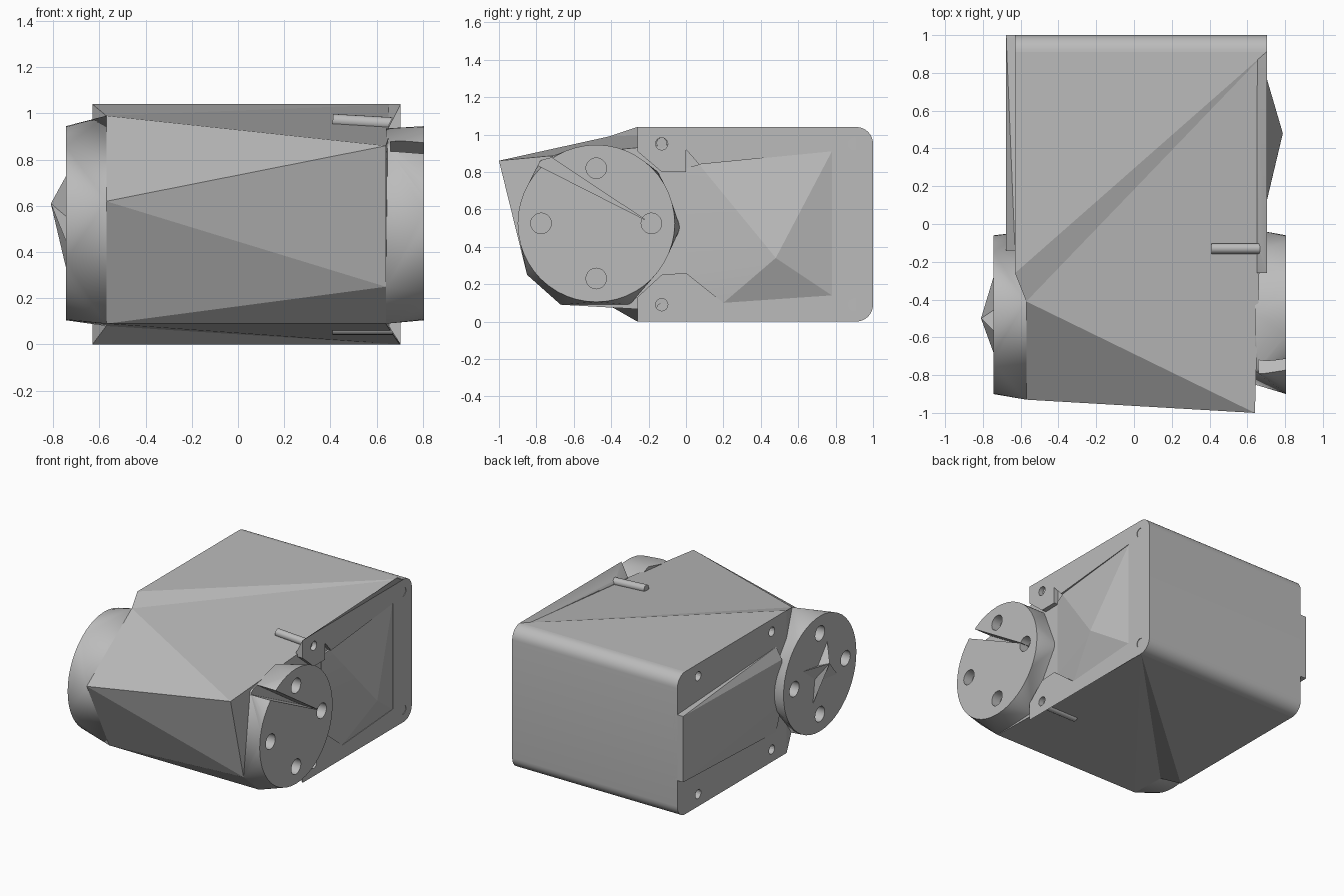
import bpy, bmesh, math
from mathutils import Vector

cube = bpy.data.objects.get("Cube")
if cube:
    bpy.data.objects.remove(cube, do_unlink=True)

grey = bpy.data.materials.new("plain grey")
grey.use_nodes = True
grey.diffuse_color = (0.5, 0.5, 0.5, 1)
grey.node_tree.nodes["Principled BSDF"].inputs["Base Color"].default_value = (0.5, 0.5, 0.5, 1)

HUB_Y, HUB_Z, HUB_R = -0.48, 0.525, 0.42


def activate(ob):
    bpy.ops.object.select_all(action="DESELECT")
    ob.select_set(True)
    bpy.context.view_layer.objects.active = ob


def smooth(ob, angle):
    activate(ob)
    bpy.ops.object.shade_smooth_by_angle(angle=math.radians(angle))


def finish(name, bm):
    bmesh.ops.recalc_face_normals(bm, faces=bm.faces)
    mesh = bpy.data.meshes.new(name)
    bm.to_mesh(mesh)
    bm.free()
    ob = bpy.data.objects.new(name, mesh)
    bpy.context.collection.objects.link(ob)
    mesh.materials.append(grey)
    return ob


def hull(name, points):
    bm = bmesh.new()
    for p in points:
        bm.verts.new(p)
    res = bmesh.ops.convex_hull(bm, input=bm.verts)
    loose = {v for v in res["geom_interior"] + res["geom_unused"]
             if isinstance(v, bmesh.types.BMVert) and v.is_valid}
    bmesh.ops.delete(bm, geom=list(loose), context="VERTS")
    bmesh.ops.dissolve_limit(bm, angle_limit=0.002, verts=bm.verts, edges=bm.edges)
    return finish(name, bm)


def prism(name, outline, x0, x1):
    """Extrude a (y, z) outline along x."""
    bm = bmesh.new()
    face = bm.faces.new([bm.verts.new((x0, y, z)) for y, z in outline])
    ext = bmesh.ops.extrude_face_region(bm, geom=[face])
    moved = [v for v in ext["geom"] if isinstance(v, bmesh.types.BMVert)]
    bmesh.ops.translate(bm, vec=(x1 - x0, 0, 0), verts=moved)
    return finish(name, bm)


def ring(y, z, r, n):
    return [(y + r * math.cos(2 * math.pi * i / n), z + r * math.sin(2 * math.pi * i / n))
            for i in range(n)]


def cut(target, outline, x0, x1):
    """Cut a prism out of a part and discard the cutter."""
    cutter = prism("cutter", outline, x0, x1)
    mod = target.modifiers.new("cut", "BOOLEAN")
    mod.operation = "DIFFERENCE"
    mod.solver = "EXACT"
    mod.object = cutter
    activate(target)
    bpy.ops.object.modifier_apply(modifier=mod.name)
    bpy.data.objects.remove(cutter, do_unlink=True)


# rounded rear corners, shared by housing and side plate
R = 0.09
lower = [(1 - R + R * math.sin(a), R - R * math.cos(a))
         for a in [math.pi / 2 * i / 8 for i in range(9)]]
rear = lower + [(y, 1.04 - z) for y, z in reversed(lower)]

# rear housing, cut off diagonally at the front, with smooth rear corners
shoulder = [(-0.57, -0.41, 0.99), (-0.57, -0.40, 0.08)]
housing = hull("housing", shoulder + [(x, y, z) for x in (-0.63, 0.70) for y, z in rear]
               + [(-0.63, -0.26, z) for z in (0, 1.04)])
for y in (-0.09, 0.76):
    for z in (0.09, 0.95):
        cut(housing, ring(y, z, 0.033, 16), -0.70, -0.57)
for poly in housing.data.polygons:
    poly.use_smooth = poly.center.y > 0.9 and abs(poly.normal.x) < 0.1

# faceted nose
hull("nose", shoulder + [(0.70, 0.91, 0), (0.70, 0.91, 1.04), (-0.57, -0.93, 0.62),
                         (-0.57, -0.67, 0.09), (0.64, -1.0, 0.86), (0.64, -0.85, 0.25),
                         (0.64, -0.67, 0.09)])

# side plate: a frame with two ears around the hub
frame = [(-0.26, 1.04), (-0.26, 0.91), (-0.13, 0.80), (0.0, 0.80), (0.0, 0.92), (0.07, 0.84),
         (0.78, 0.91), (0.78, 0.14), (0.20, 0.10), (0.0, 0.26), (-0.13, 0.25), (-0.26, 0.13),
         (-0.26, 0.0)]
plate = prism("side_plate", rear + frame, 0.652, 0.703)
for v in plate.data.vertices:
    if v.co.y < -0.25 and v.co.x < 0.68:
        v.co.z = min(max(v.co.z, 0.08), 0.94)
for y in (-0.13, 0.90):
    for z in (0.09, 0.95):
        cut(plate, ring(y, z, 0.033, 16), 0.66, 0.75)
smooth(plate, 25)

# faceted bulge filling the frame
bulge = hull("side_bulge", [(0.64, 0.0, 0.26), (0.64, 0.0, 0.82), (0.64, 0.78, 0.14), (0.64, 0.78, 0.91),
                            (0.70, 0.78, 0.91), (0.70, 0.78, 0.14), (0.70, 0.20, 0.10), (0.674, 0.0, 0.26),
                            (0.674, 0.0, 0.82), (0.69, 0.07, 0.84), (0.788, 0.48, 0.34)])
smooth(bulge, 12)

# raised panel on the opposite side, tapering forwards
hull("raised_panel", [(-0.60, 1.0, 0.28), (-0.60, 1.0, 0.76), (-0.63, -0.14, 0.20), (-0.63, -0.14, 0.82),
                      (-0.677, 1.0, 0.28), (-0.677, 1.0, 0.76), (-0.677, -0.14, 0.42),
                      (-0.677, -0.14, 0.74)])

# hubs on both sides, each a disc face blending into a faceted base
left_base = [(-0.85, 0.25), (-0.67, 0.09), (-0.30, 0.09), (-0.03, 0.50), (-0.15, 0.80),
             (-0.48, 0.935), (-0.78, 0.86)]
right_base = [(-0.41, 0.99), (-0.93, 0.62), (-0.67, 0.09), (-0.40, 0.08), (-0.04, 0.50)]
notch = [(-0.90, 0.89), (-0.84, 0.957), (-0.22, 0.545)]
disc = ring(HUB_Y, HUB_Z, HUB_R, 48)
for name, base, x_in, x_out in (("left_hub", left_base, 0.64, 0.805),
                                ("right_hub", right_base, -0.57, -0.745)):
    hub = hull(name, [(x_in, y, z) for y, z in base] + [(x_out, y, z) for y, z in disc])
    side = math.copysign(1, x_out)
    for y, z in ring(HUB_Y, HUB_Z, 0.295, 4):
        cut(hub, ring(y, z, 0.055, 20), x_out - 0.07 * side, x_out + 0.1 * side)
    if side > 0:
        cut(hub, notch, 0.66, 0.9)
    smooth(hub, 22)

# pointed star boss on the right hub
bm = bmesh.new()
tip = bm.verts.new((-0.81, -0.50, 0.61))
star = []
for i in range(8):
    r = 0.07 if i % 2 else 0.23
    a = math.pi * i / 4 + 0.4
    star.append(bm.verts.new((-0.74, HUB_Y + r * math.cos(a), HUB_Z + r * math.sin(a))))
bm.faces.new(star)
for i in range(8):
    bm.faces.new((tip, star[i], star[(i + 1) % 8]))
finish("star_boss", bm)

# slim pins above and below
for name, z, drop in (("upper_pin", 0.97, -0.015), ("lower_pin", 0.07, 0.0)):
    a, b = Vector((0.41, -0.13, z)), Vector((0.67, -0.13, z + drop))
    bm = bmesh.new()
    bmesh.ops.create_cone(bm, cap_ends=True, segments=16, radius1=0.028, radius2=0.028,
                          depth=(b - a).length)
    turn = (b - a).to_track_quat("Z", "Y").to_matrix()
    bmesh.ops.transform(bm, matrix=turn.to_4x4(), verts=bm.verts)
    bmesh.ops.translate(bm, vec=(a + b) / 2, verts=bm.verts)
    smooth(finish(name, bm), 40)
